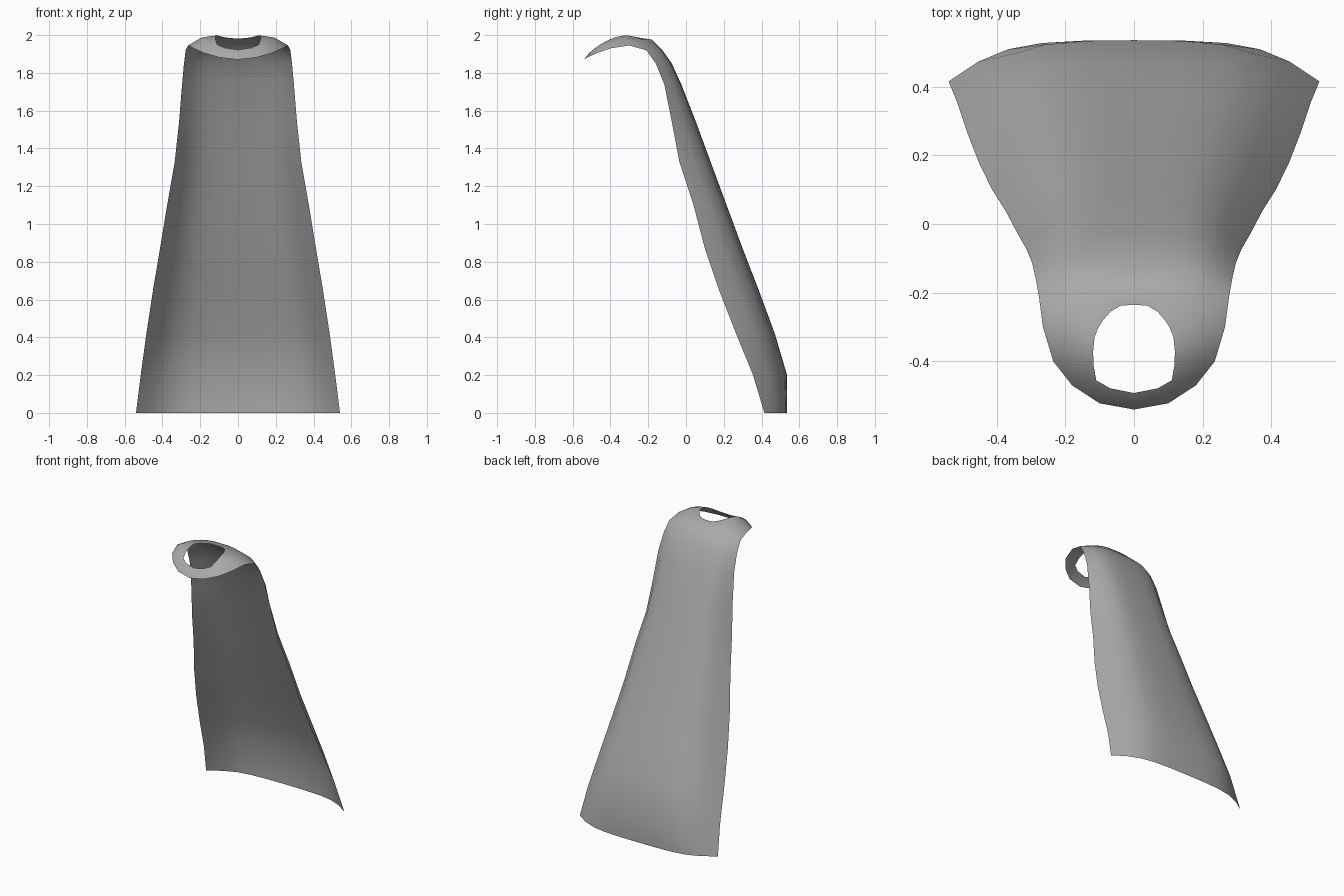
import bpy, bmesh

if "Cube" in bpy.data.objects:
    bpy.data.objects.remove(bpy.data.objects["Cube"])

# cape rows from hem to shoulder: z, half width, y of the spine, y of the side edge
ROWS = [(0.0, .54, .535, .415), (.2, .515, .535, .355), (.42, .485, .47, .265),
        (.65, .45, .385, .175), (.87, .413, .30, .10), (1.1, .375, .215, .04),
        (1.33, .335, .13, -.035), (1.54, .312, .053, -.075), (1.74, .296, -.025, -.115),
        (1.85, .286, -.075, -.16), (1.92, .277, -.125, -.21)]
# cross-section: share of the half width, share of the depth
SECTION = [(0, 0), (.27, .01), (.5, .07), (.68, .22), (.84, .52), (1, 1)]
# front part of the collar's outer rim, and the whole neck opening (right halves)
FRONT = [(.265, -.3, 1.945), (.235, -.4, 1.93), (.18, -.47, 1.905),
         (.1, -.522, 1.882), (0, -.54, 1.87)]
NECK = [(0, -.235, 1.982), (.04, -.238, 1.984), (.068, -.255, 1.988), (.09, -.28, 1.993),
        (.103, -.3, 1.997), (.115, -.33, 1.998), (.119, -.37, 1.99), (.118, -.41, 1.975),
        (.11, -.455, 1.95), (.07, -.478, 1.933), (0, -.492, 1.922)]
BULGE = [.025, .025, .024, .022, .02, .018, .02, .015, .01, .007, .006]

bm = bmesh.new()


def add_loop(points):
    return [bm.verts.new(p) for p in points]


def bridge(a, b):
    for i in range(min(len(a), len(b)) - 1):
        bm.faces.new((a[i + 1], a[i], b[i], b[i + 1]))


# hanging cloth
loops = []
for z, w, yc, ye in ROWS:
    loops.append(add_loop([(w * u, yc + (ye - yc) * d, z) for u, d in SECTION]))
for a, b in zip(loops, loops[1:]):
    bridge(a, b)

# collar: outer rim, raised middle loop, neck opening
outer = loops[-1] + add_loop(FRONT)
middle = []
for v, n, h in zip(outer, NECK, BULGE):
    middle.append(tuple((v.co[k] + n[k]) / 2 + (h if k == 2 else 0) for k in range(3)))
middle = add_loop([(x, y, min(z, 1.996)) for x, y, z in middle])
bridge(outer, middle)
bridge(middle, add_loop(NECK))

mesh = bpy.data.meshes.new("cape")
bm.to_mesh(mesh)
bm.free()
cape = bpy.data.objects.new("cape", mesh)
bpy.context.collection.objects.link(cape)

# mirrored left half
mirror = cape.modifiers.new("mirror", 'MIRROR')
mirror.use_clip = True
mirror.merge_threshold = .001

cloth = bpy.data.materials.new("grey cloth")
cloth.diffuse_color = (.4, .4, .4, 1)
cloth.use_nodes = True
cloth.node_tree.nodes["Principled BSDF"].inputs["Base Color"].default_value = cloth.diffuse_color
mesh.materials.append(cloth)
for p in mesh.polygons:
    p.use_smooth = True
